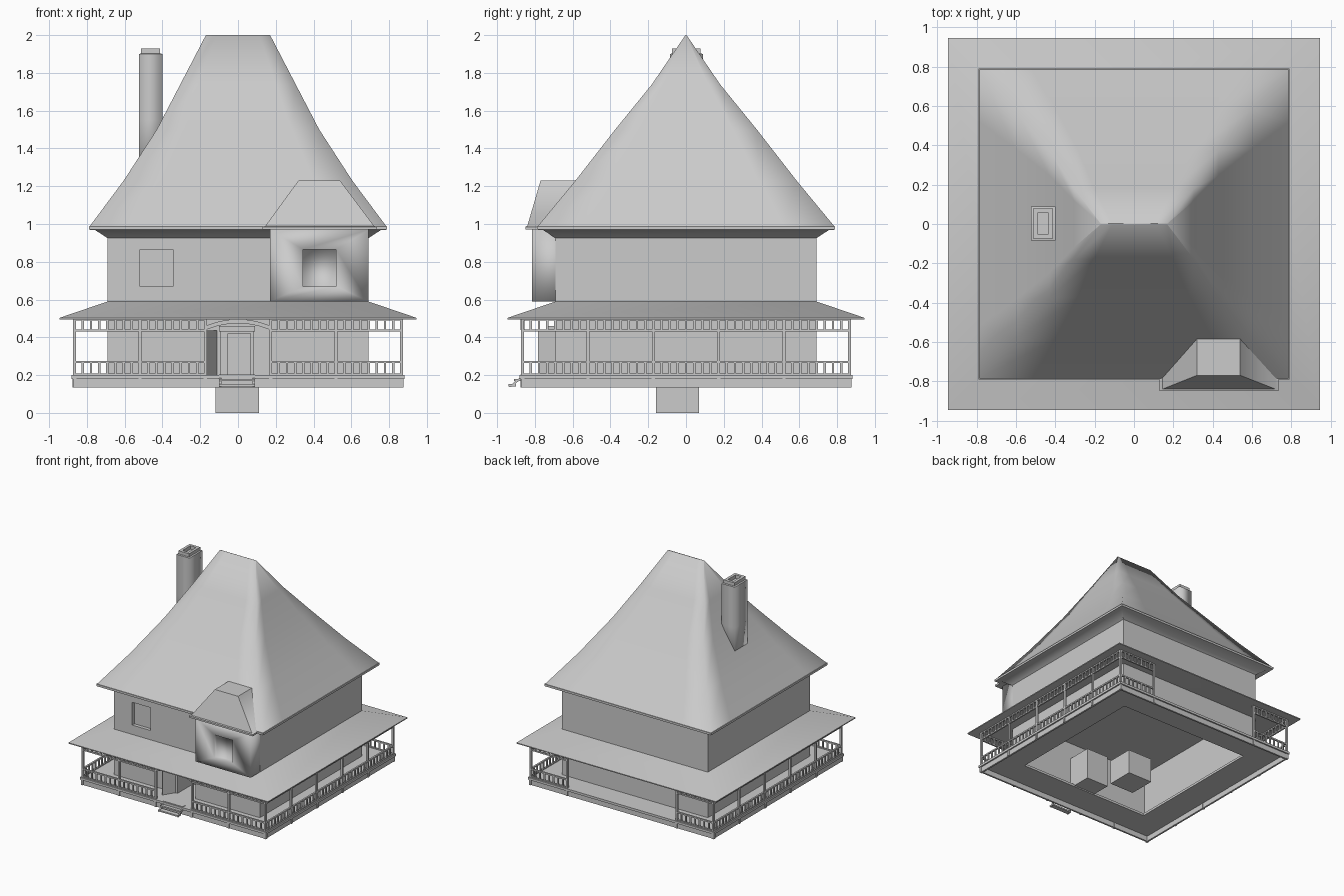
import bpy, bmesh, math
from mathutils import Matrix, Vector

cube = bpy.data.objects.get("Cube")
if cube:
    bpy.data.objects.remove(cube, do_unlink=True)

grey = bpy.data.materials.new("plain grey")
grey.use_nodes = True
TONE = (0.6, 0.6, 0.6, 1)
grey.diffuse_color = TONE
grey.node_tree.nodes["Principled BSDF"].inputs["Base Color"].default_value = TONE


def finish(name, bm, smooth="flat"):
    """Turn a bmesh into a named, shaded object."""
    bmesh.ops.recalc_face_normals(bm, faces=bm.faces)
    mesh = bpy.data.meshes.new(name)
    bm.to_mesh(mesh)
    bm.free()
    mesh.materials.append(grey)
    obj = bpy.data.objects.new(name, mesh)
    bpy.context.collection.objects.link(obj)
    if smooth == "full":
        mesh.shade_smooth()
    elif smooth == "angle":
        bpy.ops.object.select_all(action="DESELECT")
        bpy.context.view_layer.objects.active = obj
        obj.select_set(True)
        bpy.ops.object.shade_smooth_by_angle(angle=math.radians(35))
    return obj


def add_box(bm, lo, hi, turn=Matrix()):
    lo, hi = Vector(lo), Vector(hi)
    place = Matrix.Translation((lo + hi) / 2) @ Matrix.Diagonal((*(hi - lo), 1))
    bmesh.ops.create_cube(bm, size=1, matrix=turn @ place)


def box(name, lo, hi):
    bm = bmesh.new()
    add_box(bm, lo, hi)
    return finish(name, bm)


def loft(name, rings, smooth="angle", closed=False, caps=(True, True)):
    """Skin a list of point rings, optionally capped or joined end to end."""
    bm = bmesh.new()
    rows = [[bm.verts.new(p) for p in ring] for ring in rings]
    pairs = list(zip(rows, rows[1:]))
    if closed:
        pairs.append((rows[-1], rows[0]))
    for a, b in pairs:
        for i in range(len(a)):
            j = (i + 1) % len(a)
            bm.faces.new((a[i], a[j], b[j], b[i]))
    if not closed:
        for use, row in zip(caps, (rows[0], rows[-1])):
            if use:
                bm.faces.new(row)
    return finish(name, bm, smooth)


def rect(x0, x1, y0, y1, z):
    return [(x0, y0, z), (x1, y0, z), (x1, y1, z), (x0, y1, z)]


def square(h, z):
    return rect(-h, h, -h, h, z)


def fine_rect(hx, hy, z, split=0.66):
    """Rectangle with extra points beside each corner to soften the hips."""
    c = [Vector(p) for p in rect(-hx, hx, -hy, hy, z)]
    out = []
    for i, p in enumerate(c):
        q = c[(i + 1) % 4]
        mid = (p + q) / 2
        out += [p, mid.lerp(p, split), mid.lerp(q, split)]
    return out


def boolean(obj, lo, hi, operation):
    tool = box("cutter", lo, hi)
    tool.hide_render = True
    mod = obj.modifiers.new("cut", "BOOLEAN")
    mod.operation, mod.object, mod.solver = operation, tool, "EXACT"
    bpy.ops.object.select_all(action="DESELECT")
    bpy.context.view_layer.objects.active = obj
    obj.select_set(True)
    bpy.ops.object.modifier_apply(modifier=mod.name)
    bpy.data.objects.remove(tool, do_unlink=True)


# House walls: open below, with an entrance recess and an upper window
W = 0.69
walls = box("house_walls", (-W, -W, 0.18), (W, W, 0.97))
boolean(walls, (-0.67, -0.67, 0.1), (0.67, 0.67, 0.6), "DIFFERENCE")
boolean(walls, (-0.11, -0.68, 0.19), (0.1, -0.46, 0.46), "UNION")
boolean(walls, (-0.09, -0.8, 0.2), (0.08, -0.48, 0.44), "DIFFERENCE")
boolean(walls, (-0.52, -0.8, 0.67), (-0.345, -0.66, 0.865), "DIFFERENCE")

# Entrance: swung door, lintel and inner door
leaf = bmesh.new()
add_box(leaf, (-0.11, 0, 0.2), (0, 0.012, 0.435),
        Matrix.Translation((-0.11, -0.69, 0)) @ Matrix.Rotation(math.radians(58), 4, "Z"))
finish("open_door", leaf)
box("door_lintel", (-0.1, -0.73, 0.43), (0.09, -0.685, 0.46))
box("inner_door", (-0.055, -0.5, 0.2), (0.07, -0.485, 0.42))

# Main hipped roof with a slight flare, and its eave slab
profile = [(0.785, 0.785, 0.988), (0.605, 0.585, 1.23), (0.43, 0.375, 1.5),
           (0.305, 0.18, 1.74), (0.17, 0.003, 2.0)]
loft("main_roof", [fine_rect(*p) for p in profile], "full", caps=(False, True))
loft("main_eave", [square(W, 0.925), square(0.755, 0.967), square(0.79, 0.97),
                   square(0.79, 0.988)], caps=(False, True))

# Bay with recessed window, and its own little roof
def upright(x0, x1, z0, z1, y):
    return [(x0, y, z0), (x1, y, z0), (x1, y, z1), (x0, y, z1)]

loft("bay", [upright(0.17, W, 0.59, 0.97, -0.6), upright(0.17, W, 0.59, 0.97, -0.815),
             upright(0.345, 0.52, 0.67, 0.865, -0.815),
             upright(0.345, 0.52, 0.67, 0.865, -0.78)], "full")
loft("bay_roof", [rect(0.13, 0.735, -0.85, -0.6, 0.97), rect(0.13, 0.735, -0.85, -0.6, 0.985),
                  rect(0.145, 0.72, -0.84, -0.6, 0.99), rect(0.32, 0.54, -0.77, -0.5, 1.23)])

# Chimney with hollow cap
loft("chimney", [rect(-0.525, -0.4, -0.085, 0.09, z) for z in (1.2, 1.55, 1.9)], "full",
     caps=(True, False))
loft("chimney_cap", [rect(-0.525 + d, -0.4 - d, -0.085 + d, 0.09 - d, z) for d, z in
                     ((0, 1.9), (0.012, 1.903), (0.012, 1.93), (0.035, 1.93), (0.035, 1.88))])

# Porch roof and deck
loft("porch_roof", [square(0.945, 0.495), square(0.945, 0.503), square(W, 0.59),
                    square(W, 0.52)], closed=True)
loft("deck", [square(0.882, 0.18), square(0.882, 0.2), square(0.62, 0.2),
              square(0.62, 0.18)], closed=True)
loft("deck_skirt", [square(0.87, 0.135), square(0.87, 0.18), square(0.855, 0.18),
                    square(0.855, 0.135)], closed=True)
box("foundation_block", (-0.12, -0.16, 0), (0.11, 0.07, 0.21))

# Porch railings: posts, rails and balusters on four sides
R, BAY = 0.865, 0.346


def railing(name, angle, posts, bays):
    bm = bmesh.new()
    turn = Matrix.Rotation(math.radians(angle), 4, "Z")

    def bar(x, half, depth, z0, z1):
        add_box(bm, (x - half, -R - depth, z0), (x + half, -R + depth, z1), turn)

    for i in posts:
        x = -R + i * BAY
        bar(x, 0.008, 0.008, 0.2, 0.498)
        bar(x, 0.009, 0.012, 0.135, 0.182)
    for i in bays:
        x = -R + (i + 0.5) * BAY
        for z0, z1 in ((0.2, 0.208), (0.264, 0.276), (0.43, 0.441), (0.488, 0.498)):
            bar(x, BAY / 2, 0.007, z0, z1)
        for k in range(1, 8):
            bx = -R + (i + k / 8) * BAY
            bar(bx, 0.006, 0.005, 0.2, 0.27)
            bar(bx, 0.006, 0.005, 0.435, 0.495)
    finish(name, bm)


railing("front_railing", 0, range(5), (0, 1, 3, 4))
railing("left_railing", 90, range(5), range(5))
railing("back_railing", 180, (0, 1, 4), (0, 4))
railing("right_railing", 270, range(5), range(5))

# Curved arch above the entrance
arch = []
for k in range(13):
    t = k / 6 - 1
    low = 0.438 + 0.036 * (1 - t * t)
    arch.append([(t * BAY / 2, -R + y, z) for y, z in
                 ((-0.01, low), (0.01, low), (0.01, low + 0.022), (-0.01, low + 0.022))])
loft("entrance_arch", arch)

# Entrance steps
steps = bmesh.new()
add_box(steps, (-0.1, -0.94, 0.14), (0.09, -0.9, 0.152))
add_box(steps, (-0.1, -0.91, 0.168), (0.09, -0.865, 0.18))
add_box(steps, (-0.1, -0.875, 0.192), (0.09, -0.84, 0.204))
finish("steps", steps)
for side, x in (("left", 0.078), ("right", -0.1)):
    loft(side + "_stringer", [[(x + d, y, z) for y, z in
         ((-0.94, 0.137), (-0.925, 0.137), (-0.865, 0.185), (-0.865, 0.2))] for d in (0, 0.012)])
